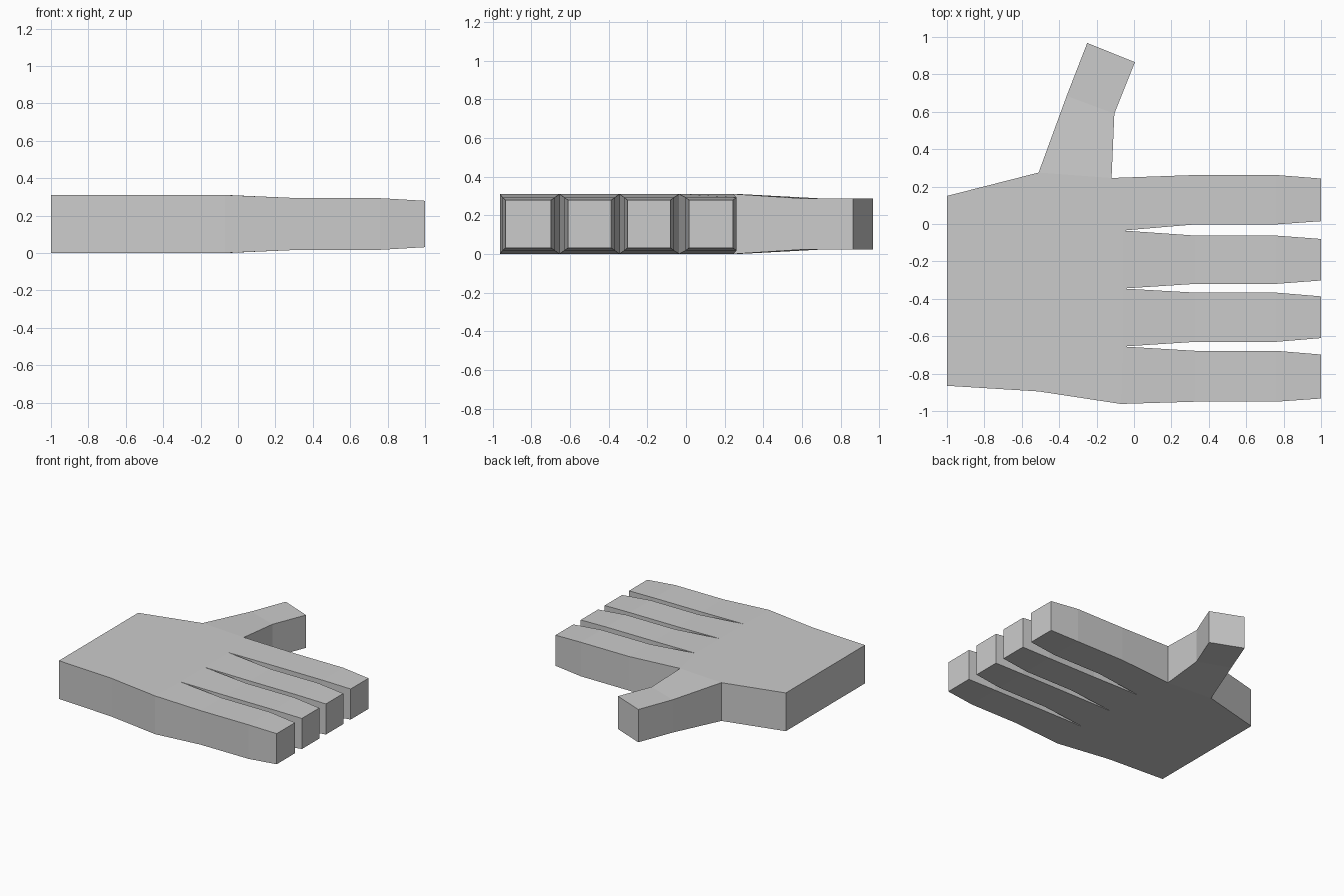
import bpy, bmesh

if "Cube" in bpy.data.objects:
    bpy.data.objects.remove(bpy.data.objects["Cube"])

THICK = 0.31
inset = {}   # plan point -> how far top and bottom are pulled in
cells = []   # quads in plan, counter-clockwise


def row(start, end, n=4, d=0.0):
    pts = []
    for i in range(n + 1):
        t = i / n
        p = tuple(round(a + (b - a) * t, 4) for a, b in zip(start, end))
        inset[p] = d
        pts.append(p)
    return pts


def strip(a, b):
    for i in range(len(a) - 1):
        cells.append((a[i], b[i], b[i + 1], a[i + 1]))


# Palm: wrist, middle, knuckles (little finger side to index side)
wrist = row((-1.0, -0.865), (-1.0, 0.15))
middle = row((-0.51, -0.895), (-0.51, 0.275))
knuckles = [(-0.07, -0.962), (-0.06, -0.655), (-0.06, -0.345),
            (-0.06, -0.035), (-0.12, 0.246)]
for p in knuckles:
    inset[p] = 0.0
strip(wrist, middle)
strip(middle, knuckles)

# Fingers: (low, high) at the joints, (low, high) at the tip
fingers = [(-0.95, -0.678, -0.933, -0.698), (-0.63, -0.367, -0.61, -0.387),
           (-0.32, -0.062, -0.302, -0.08), (-0.002, 0.262, 0.015, 0.243)]
for i, (lo, hi, tip_lo, tip_hi) in enumerate(fingers):
    sections = [knuckles[i:i + 2],
                row((0.33, lo), (0.33, hi), 1, 0.017),
                row((0.76, lo), (0.76, hi), 1, 0.017),
                row((1.0, tip_lo), (1.0, tip_hi), 1, 0.031)]
    for a, b in zip(sections, sections[1:]):
        strip(a, b)

# Thumb
thumb = [[knuckles[-1], middle[-1]],
         row((-0.105, 0.59), (-0.36, 0.685), 1, 0.022),
         row((0.005, 0.865), (-0.25, 0.968), 1, 0.022)]
for a, b in zip(thumb, thumb[1:]):
    strip(a, b)

# Thicken the plan: top and bottom faces, walls along the open border
bm = bmesh.new()
bottom = {p: bm.verts.new((*p, d)) for p, d in inset.items()}
top = {p: bm.verts.new((*p, THICK - d)) for p, d in inset.items()}
edges = {(c[k], c[(k + 1) % 4]) for c in cells for k in range(4)}
for c in cells:
    bm.faces.new([top[p] for p in c])
    bm.faces.new([bottom[p] for p in reversed(c)])
for a, b in sorted(edges):
    if (b, a) not in edges:
        bm.faces.new((bottom[a], bottom[b], top[b], top[a]))
bmesh.ops.recalc_face_normals(bm, faces=bm.faces)

mesh = bpy.data.meshes.new("hand")
bm.to_mesh(mesh)
bm.free()
hand = bpy.data.objects.new("hand", mesh)
bpy.context.collection.objects.link(hand)
